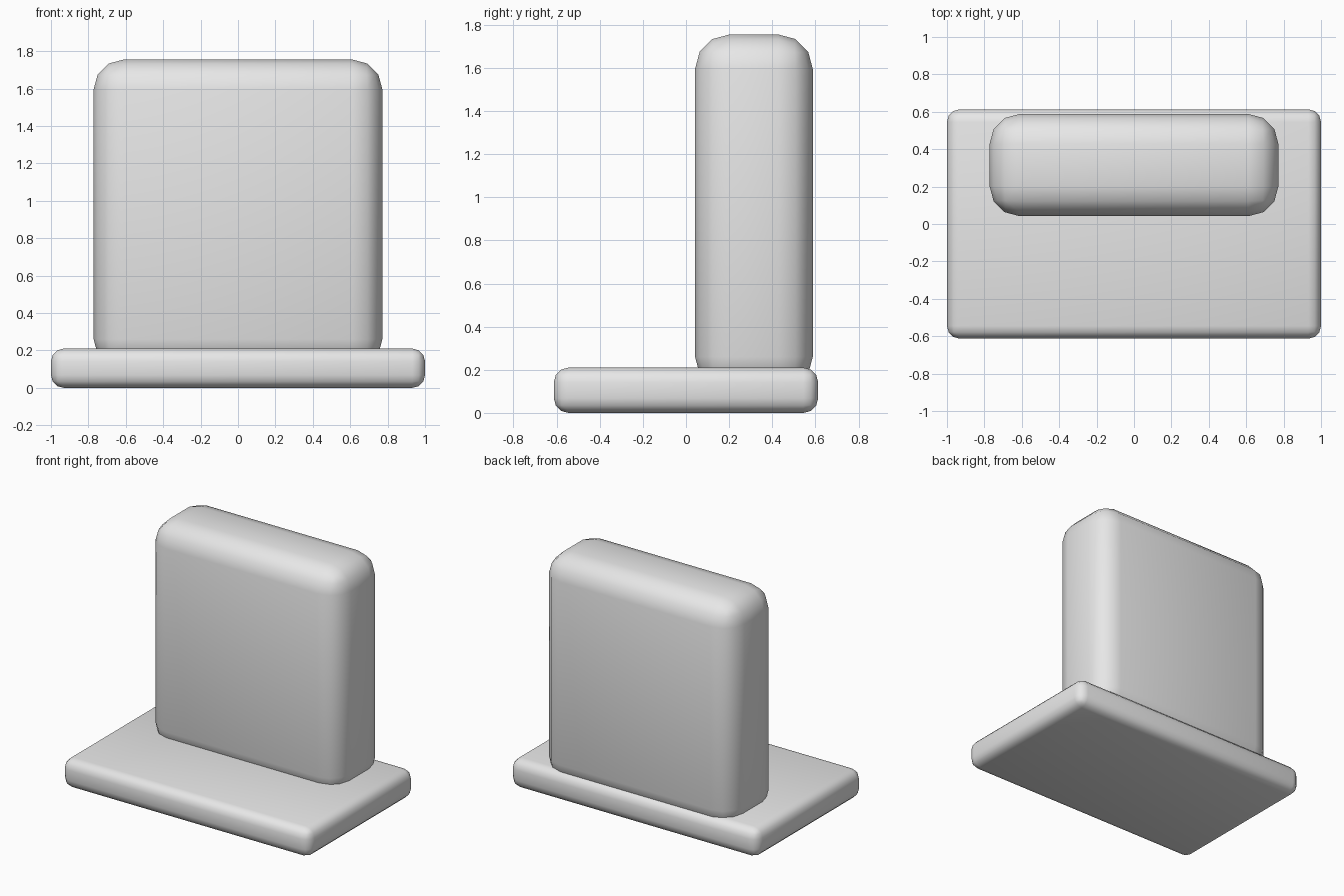
import bpy
from math import radians

cube = bpy.data.objects.get("Cube")
if cube:
    bpy.data.objects.remove(cube, do_unlink=True)

# Plain stone grey
stone = bpy.data.materials.new("stone_grey")
stone.use_nodes = True
grey = (0.8, 0.8, 0.8, 1)
stone.diffuse_color = grey
stone.node_tree.nodes["Principled BSDF"].inputs["Base Color"].default_value = grey


def rounded_block(name, low, high, radius):
    """Box between two corners, with rounded edges."""
    centre = [(a + b) / 2 for a, b in zip(low, high)]
    bpy.ops.mesh.primitive_cube_add(size=1, location=centre)
    block = bpy.context.object
    block.name = name
    block.scale = [b - a for a, b in zip(low, high)]
    bpy.ops.object.transform_apply(location=False, rotation=False, scale=True)
    bevel = block.modifiers.new("rounded_edges", "BEVEL")
    bevel.width = radius
    bevel.segments = 3
    bpy.ops.object.modifier_apply(modifier=bevel.name)
    bpy.ops.object.shade_smooth_by_angle(angle=radians(60))
    block.data.materials.append(stone)
    return block


# Flat base, and the upright slab sunk a little into it
rounded_block("base_slab", (-1, -0.613, 0), (1, 0.613, 0.21), 0.068)
rounded_block("upright_slab", (-0.772, 0.042, 0.1), (0.772, 0.588, 1.755), 0.16)
